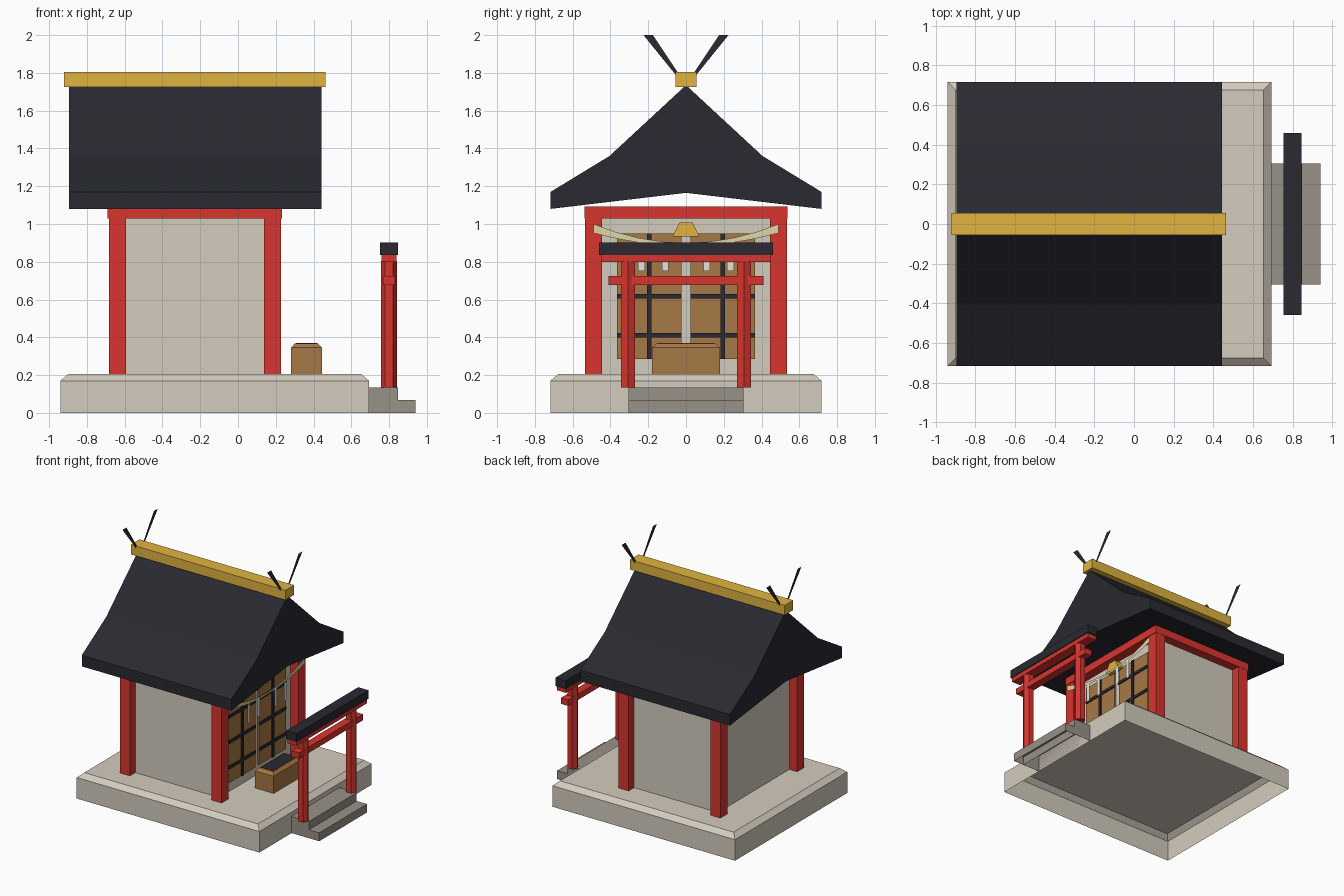
import bpy, bmesh
from math import cos, sin, pi

old = bpy.data.objects.get("Cube")
if old:
    bpy.data.objects.remove(old, do_unlink=True)


def material(name, rgb):
    # Convert 0-255 display values to linear
    lin = [((c / 255 + 0.055) / 1.055) ** 2.4 for c in rgb] + [1]
    m = bpy.data.materials.new(name)
    m.use_nodes = True
    m.diffuse_color = lin
    m.node_tree.nodes["Principled BSDF"].inputs["Base Color"].default_value = lin
    return m


STONE = material("pale stone", (212, 204, 190))
STEP = material("grey stone", (153, 146, 135))
RED = material("red lacquer", (216, 53, 46))
DARK = material("dark slate", (41, 41, 49))
WOOD = material("brown wood", (167, 120, 70))
GOLD = material("gold", (224, 180, 64))
ROPE = material("straw rope", (224, 214, 165))
PAPER = material("white paper", (236, 232, 224))


def finish(name, bm, mat):
    me = bpy.data.meshes.new(name)
    bm.to_mesh(me)
    bm.free()
    me.materials.append(mat)
    ob = bpy.data.objects.new(name, me)
    bpy.context.collection.objects.link(ob)


def box(name, x, y, z, mat):
    bm = bmesh.new()
    bmesh.ops.create_cube(bm, size=1)
    for v in bm.verts:
        v.co = [(r[0] + r[1]) / 2 + c * (r[1] - r[0]) for r, c in zip((x, y, z), v.co)]
    finish(name, bm, mat)


def shell(name, x, y, heights, insets, mat):
    # Open-bottomed block stacked from rectangles
    bm = bmesh.new()
    rings = []
    for h, d in zip(heights, insets):
        a, b, c, e = x[0] + d, x[1] - d, y[0] + d, y[1] - d
        rings.append([bm.verts.new((px, py, h)) for px, py in ((a, c), (b, c), (b, e), (a, e))])
    for lo, hi in zip(rings, rings[1:]):
        for i in range(4):
            j = (i + 1) % 4
            bm.faces.new((lo[i], lo[j], hi[j], hi[i]))
    bm.faces.new(rings[-1])
    finish(name, bm, mat)


def sweep(name, points, shift, mat):
    # Outline extruded by an (x, y, z) shift; no shift gives a flat sheet
    bm = bmesh.new()
    face = bm.faces.new([bm.verts.new(p) for p in points])
    if any(shift):
        geom = bmesh.ops.extrude_face_region(bm, geom=[face], use_keep_orig=True)["geom"]
        bmesh.ops.translate(bm, vec=shift, verts=[g for g in geom if isinstance(g, bmesh.types.BMVert)])
        bmesh.ops.recalc_face_normals(bm, faces=bm.faces)
    finish(name, bm, mat)


def across(outline, x):
    return [(x, y, z) for y, z in outline]


SIDES = (("right", -1), ("left", 1))
FLAT = (0, 0, 0)


def span(s, a, b):
    return tuple(sorted((s * a, s * b)))


# Platform and steps
shell("platform", (-0.94, 0.693), (-0.717, 0.717), (0, 0.17, 0.205), (0, 0, 0.04), STONE)
shell("upper_step", (0.693, 0.848), (-0.305, 0.305), (0, 0.135), (0, 0), STEP)
shell("lower_step", (0.848, 0.94), (-0.305, 0.305), (0, 0.068), (0, 0), STEP)

# Hall: recessed walls, corner posts and top beams
box("hall_walls", (-0.612, 0.157), (-0.465, 0.465), (0.206, 1.06), STONE)
for side, s in SIDES:
    for end, x in (("back", -0.637), ("front", 0.183)):
        box(f"{end}_{side}_post", (x - 0.045, x + 0.045), span(s, 0.445, 0.535), (0.206, 1.03), RED)
    box(f"{side}_beam", (-0.69, 0.233), span(s, 0.445, 0.537), (1.03, 1.093), RED)
for end, x in (("back", -0.64), ("front", 0.183)):
    box(f"{end}_beam", (x - 0.05, x + 0.05), (-0.445, 0.445), (1.03, 1.093), RED)

# Roof with a kinked slope, ridge beam and flat forked finials
half = [(0.717, 1.08), (0.717, 1.17), (0.405, 1.36)]
outline = [(0, 1.165)] + half + [(0, 1.735)] + [(-y, z) for y, z in reversed(half)]
sweep("roof", across(outline, -0.895), (1.338, 0, 0), DARK)
box("ridge_beam", (-0.92, 0.463), (-0.055, 0.055), (1.726, 1.805), GOLD)
for side, s in SIDES:
    horn = [(s * y, z) for y, z in ((0.035, 1.79), (0.055, 1.79), (0.225, 2.0), (0.175, 2.0))]
    for end, x in (("back", -0.875), ("front", 0.418)):
        sweep(f"{end}_{side}_finial", across(horn, x), FLAT, DARK)

# Lattice doors
for side, s in SIDES:
    box(f"{side}_door", (0.155, 0.172), span(s, 0.025, 0.365), (0.285, 0.95), WOOD)
    box(f"{side}_door_upright", (0.168, 0.182), span(s, 0.183, 0.207), (0.285, 0.95), DARK)
    for i in range(3):
        z = 0.412 + i * 0.206
        box(f"{side}_door_rail_{i + 1}", (0.168, 0.18), span(s, 0.025, 0.365), (z - 0.012, z + 0.012), DARK)

# Bell, sagging tapered rope and hanging paper strips
bell = [(-0.07, 0.935), (0.07, 0.935), (0.035, 1.008), (-0.035, 1.008)]
sweep("bell", across(bell, 0.165), (0.055, 0, 0), GOLD)
N = 8
ts = [2 * i / N - 1 for i in range(N + 1)]
band = [(0.49 * t, 0.884 + 0.068 * t * t) for t in ts]
band += [(0.49 * t, 0.9 + 0.1 * t * t) for t in reversed(ts)]
sweep("rope", across(band, 0.257), FLAT, ROPE)
for side, s in SIDES:
    for i, y in enumerate((0.11, 0.235)):
        a, b = span(s, y - 0.018, y + 0.018)
        strip = [(a, 0.75), (b, 0.75), (b, 0.9), (a, 0.9)]
        sweep(f"{side}_paper_strip_{i + 1}", across(strip, 0.26), FLAT, PAPER)

# Offering box with a dark grille
shell("offering_box", (0.28, 0.445), (-0.18, 0.18), (0.206, 0.345, 0.368), (0, 0, 0.022), WOOD)
box("offering_grille", (0.306, 0.419), (-0.148, 0.148), (0.366, 0.37), DARK)

# Gateway on hexagonal posts
for side, s in SIDES:
    ring = [(0.799 + 0.043 * cos(i * pi / 3), s * 0.307 + 0.043 * sin(i * pi / 3), 0.135) for i in range(6)]
    sweep(f"{side}_gate_post", ring, (0, 0, 0.67), RED)
box("gate_tie_beam", (0.767, 0.832), (-0.41, 0.41), (0.677, 0.725), RED)
box("gate_lintel", (0.759, 0.839), (-0.45, 0.45), (0.8, 0.836), RED)
box("gate_cap", (0.753, 0.846), (-0.46, 0.46), (0.836, 0.903), DARK)
